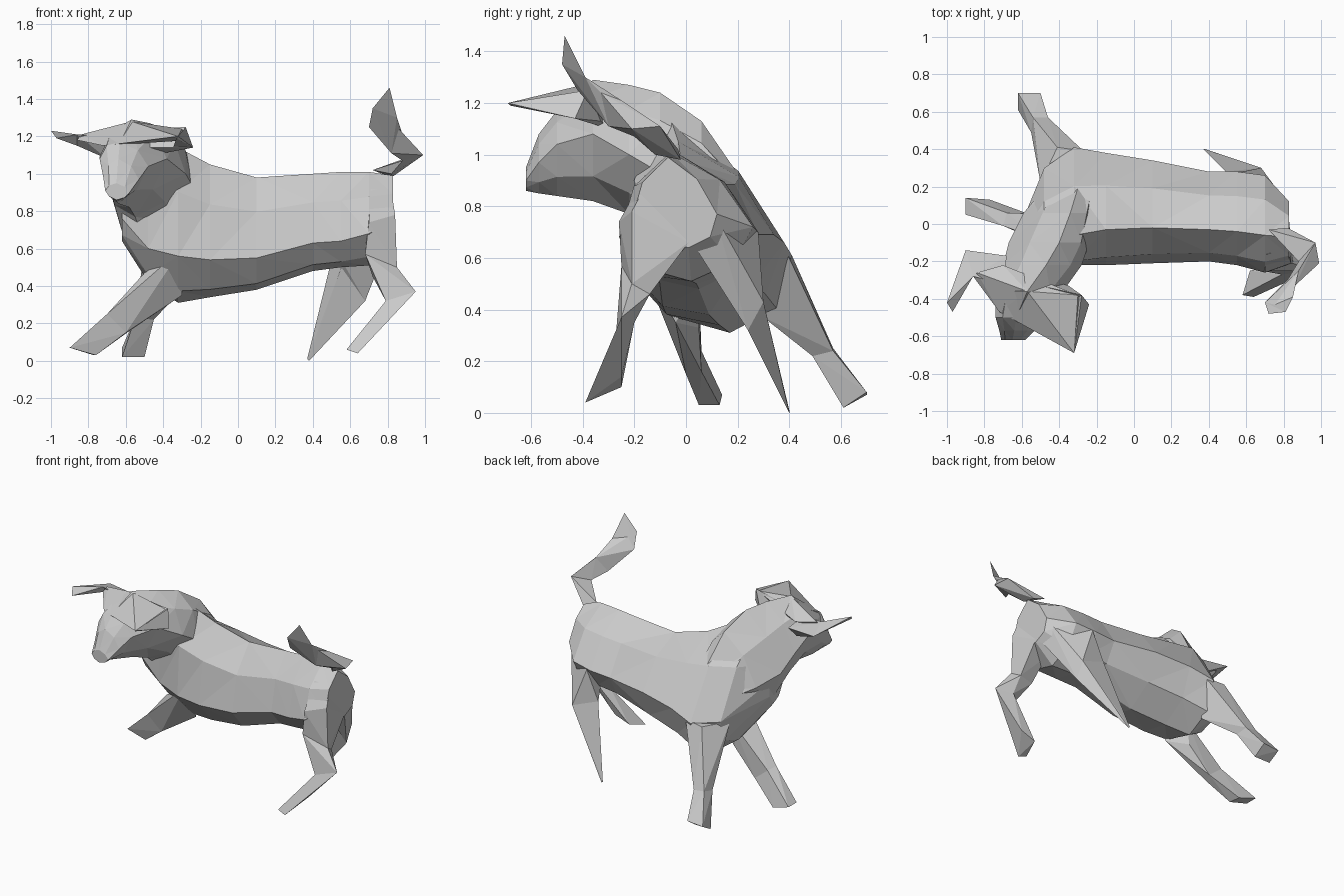
import bpy
import bmesh
from mathutils import Vector

default_cube = bpy.data.objects.get("Cube")
if default_cube:
    bpy.data.objects.remove(default_cube, do_unlink=True)

# One plain colour for the whole animal
hide = bpy.data.materials.new("pale_grey")
hide.use_nodes = True
grey = (0.6, 0.6, 0.6, 1)
hide.diffuse_color = grey
hide.node_tree.nodes["Principled BSDF"].inputs["Base Color"].default_value = grey


def finish(name, bm):
    """Turn a bmesh into a flat-shaded, triangulated object."""
    bmesh.ops.triangulate(bm, faces=bm.faces[:])
    bmesh.ops.recalc_face_normals(bm, faces=bm.faces[:])
    mesh = bpy.data.meshes.new(name)
    bm.to_mesh(mesh)
    bm.free()
    mesh.materials.append(hide)
    obj = bpy.data.objects.new(name, mesh)
    bpy.context.scene.collection.objects.link(obj)
    return obj


def loft(name, stations, to_point, bulge=1.28):
    """Eight-sided loft; each station gives top, side, bottom, side in hundredths."""
    bm = bmesh.new()
    loops = []
    for position, *corners in stations:
        corners = [Vector(corner) / 100 for corner in corners]
        centre = sum(corners, Vector((0, 0))) / len(corners)
        ring = []
        for i, corner in enumerate(corners):
            following = corners[(i + 1) % len(corners)]
            between = centre + ((corner + following) / 2 - centre) * bulge
            ring += [corner, between]
        loops.append([bm.verts.new(to_point(position / 100, point)) for point in ring])
    count = len(loops[0])
    for first, second in zip(loops, loops[1:]):
        for i in range(count):
            j = (i + 1) % count
            bm.faces.new((first[i], first[j], second[j], second[i]))
    bm.faces.new(loops[0])
    bm.faces.new(loops[-1])
    return finish(name, bm)


def hulls(name, *groups):
    """Each neighbouring pair of point groups becomes one faceted block."""
    bm = bmesh.new()
    for first, second in zip(groups, groups[1:]):
        verts = [bm.verts.new(Vector(p) / 100) for p in first + second]
        result = bmesh.ops.convex_hull(bm, input=verts)
        loose = [v for v in result["geom_interior"] if isinstance(v, bmesh.types.BMVert)]
        bmesh.ops.delete(bm, geom=loose, context="VERTS")
    return finish(name, bm)


# Torso, from rump to chest: spine, left flank, belly, right flank
loft("torso", [
    (83, (-7, 99), (12, 77), (1, 64), (-21, 75)),
    (70, (-6, 101), (26, 72), (2, 51), (-26, 68)),
    (55, (-4, 101), (28, 70), (4, 50), (-22, 64)),
    (40, (-3, 100), (28, 69), (5, 48), (-20, 63)),
    (10, (-2, 98), (34, 69), (9, 38), (-21, 55)),
    (-15, (-3, 105), (38, 66), (13, 34), (-22, 54)),
    (-32, (-6, 114), (41, 61), (17, 31), (-22, 56)),
    (-48, (-10, 115), (30, 62), (10, 42), (-19, 60)),
    (-62, (-16, 98), (-4, 81), (-9, 64), (-20, 76)),
], lambda along, p: (along, p.x, p.y))

# Neck and head, from withers to muzzle
loft("neck_and_head", [
    (26, (-28, 84), (-18, 76), (-30, 60), (-42, 72)),
    (6, (-34, 113), (-22, 87), (-38, 56), (-59, 80)),
    (-10, (-40, 124), (-24, 93), (-50, 63), (-67, 86)),
    (-22, (-47, 127), (-28, 100), (-55, 77), (-70, 97)),
    (-36, (-57, 129), (-38, 108), (-58, 82), (-74, 109)),
    (-50, (-63, 117), (-48, 104), (-64, 84), (-74, 108)),
    (-57, (-64, 108), (-53, 97), (-65, 85), (-72, 98)),
    (-62, (-65, 95), (-58, 90), (-65, 86), (-71, 91)),
], lambda along, p: (p.x, along, p.y))

# Front legs: shoulder, shin and hoof
hulls("front_right_leg",
      [(-50, -8, 47), (-30, -18, 60), (-30, -4, 35), (-42, 5, 33), (-40, 5, 50)],
      [(-70, -1, 25), (-68, 6, 24), (-60, 0, 15), (-58, 6, 16)],
      [(-90, 5, 7), (-90, 14, 7), (-76, 5, 3), (-77, 13, 3)])
hulls("front_left_leg",
      [(-50, 22, 60), (-27, 39, 62), (-47, 33, 38), (-31, 30, 37), (-41, 41, 61)],
      [(-55, 49, 23), (-45, 49, 22), (-46, 57, 24), (-54, 57, 25)],
      [(-62, 61, 2), (-50, 61, 2), (-62, 70, 7), (-50, 70, 8), (-55, 66, 11)])

# Hind legs: thigh, hock and hoof
hulls("hind_left_leg",
      [(82, 11, 77), (81, 3, 65), (58, 28, 70), (54, 18, 56)],
      [(49, 28, 50), (56, 21, 52), (68, 30, 43), (68, 24, 32)],
      [(37, 40, 1), (38, 40, 0)])
hulls("hind_right_leg",
      [(82, -14, 91), (84, -21, 78), (83, 1, 66),
       (71, -16, 92), (70, -26, 74), (70, -4, 60)],
      [(85, -21, 50), (83, -14, 46), (72, -16, 45), (68, -25, 57)],
      [(95, -25, 37), (84, -20, 35), (79, -27, 32)],
      [(64, -39, 4), (58, -38, 6), (62, -25, 10), (73, -25, 14)])

# Raised tail ending in a leaf-shaped tuft
hulls("tail",
      [(72, -3, 102), (82, -2, 98), (82, -12, 100)],
      [(99, -21, 110), (97, -10, 111), (88, -20, 107)],
      [(82, -30, 111), (86, -33, 124), (88, -25, 121)],
      [(70, -42, 125), (72, -48, 135), (85, -39, 130)],
      [(81, -47, 146)])

# Swept horns, each with a base, an elbow and a point
hulls("right_horn",
      [(-68, -17, 116), (-70, -32, 120), (-70, -24, 108)],
      [(-90, -14, 117), (-86, -28, 121), (-86, -20, 115)],
      [(-100, -42, 123), (-97, -47, 119)])
hulls("left_horn",
      [(-50, -33, 124), (-52, -42, 114), (-45, -30, 110)],
      [(-28, -38, 125), (-24, -43, 114), (-35, -33, 113)],
      [(-32, -69, 120), (-33, -68, 119)])

# Broad brow sheet running across the forehead between the horns
hulls("brow",
      [(-86, -28, 118), (-84, -26, 121)],
      [(-72, -47, 115), (-57, -36, 128), (-70, -22, 119)],
      [(-32, -69, 120), (-26, -43, 118), (-30, -38, 124)])
